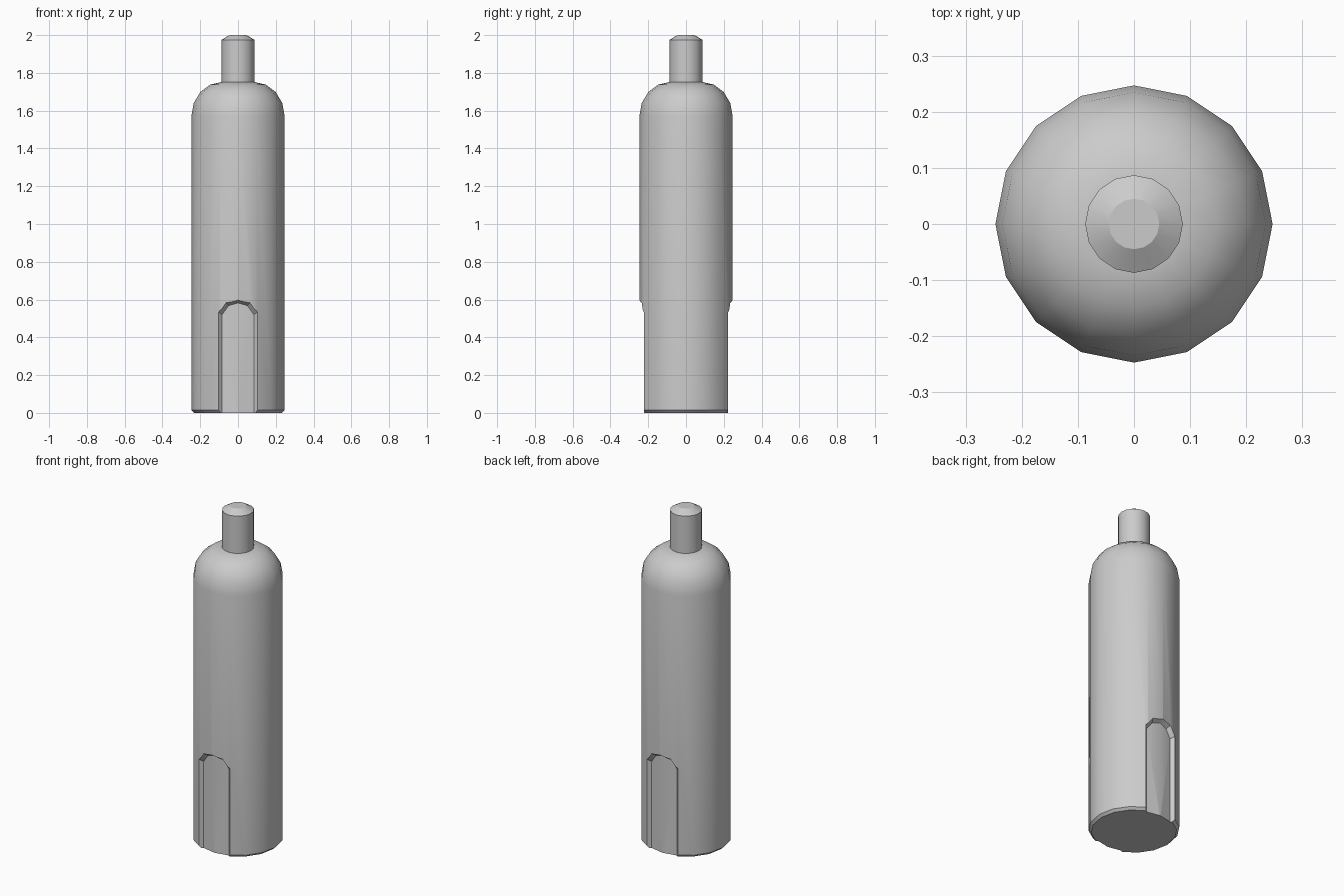
import bpy, bmesh, math

if "Cube" in bpy.data.objects:
    bpy.data.objects.remove(bpy.data.objects["Cube"])

SIDES = 16


def mesh_object(name, bm):
    bmesh.ops.recalc_face_normals(bm, faces=bm.faces)
    me = bpy.data.meshes.new(name)
    bm.to_mesh(me)
    bm.free()
    ob = bpy.data.objects.new(name, me)
    bpy.context.collection.objects.link(ob)
    return ob


def loft(name, rings):
    """Closed solid through rings of equal length."""
    bm = bmesh.new()
    vs = [[bm.verts.new(p) for p in r] for r in rings]
    n = len(vs[0])
    for a, b in zip(vs, vs[1:]):
        for i in range(n):
            j = (i + 1) % n
            bm.faces.new((a[i], a[j], b[j], b[i]))
    bm.faces.new(vs[0])
    bm.faces.new(vs[-1])
    return mesh_object(name, bm)


def lathe(name, profile):
    ang = [2 * math.pi * i / SIDES for i in range(SIDES)]
    return loft(name, [[(r * math.cos(a), r * math.sin(a), z) for a in ang]
                       for r, z in profile])


def smooth(ob, angle):
    bpy.ops.object.select_all(action='DESELECT')
    ob.select_set(True)
    bpy.context.view_layer.objects.active = ob
    bpy.ops.object.shade_smooth_by_angle(angle=math.radians(angle))


# Main body: chamfered base, straight wall, rounded shoulder
shoulder = [(0.085 + 0.162 * math.cos(t * math.pi / 8),
             1.57 + 0.182 * math.sin(t * math.pi / 8)) for t in range(5)]
body = lathe("body", [(0.233, 0), (0.247, 0.014)] + shoulder)

# Tip pin with chamfered end
tip = lathe("tip", [(0.087, 1.74), (0.087, 1.975), (0.045, 2.0)])

# Arched slots on front and back: sloped walls, floor following the body curve
half = [(0.105, -0.05), (0.105, 0.535), (0.062, 0.583), (0, 0.597)]
arch = half + [(-x, z) for x, z in reversed(half[:-1])]
for side, name in ((-1, "front_slot_cutter"), (1, "back_slot_cutter")):
    floor, outer = [], []
    for x, z in arch:
        fx, fz = x * 0.8, (z if z < 0 else z - 0.015)
        fy = 0.222 - 0.017 * abs(fx) / 0.084
        sy = 0.247 - 0.02 * abs(x) / 0.095   # body surface depth
        k = (0.30 - fy) / (sy - fy)
        floor.append((fx, side * fy, fz))
        outer.append((fx + k * (x - fx), side * 0.30, fz + k * (z - fz)))
    # centre strip of the floor needs a vertex at the bottom as well
    floor.append((0, side * 0.222, -0.05))
    outer.append((0, side * 0.30, -0.05))
    bm = bmesh.new()
    f = [bm.verts.new(p) for p in floor]
    o = [bm.verts.new(p) for p in outer]
    n = len(f)
    for i in range(n):
        j = (i + 1) % n
        bm.faces.new((f[i], f[j], o[j], o[i]))
    bm.faces.new(o)
    for quad in ((0, 1, 3, 7), (1, 2, 3), (3, 4, 5), (3, 5, 6, 7)):
        bm.faces.new([f[i] for i in quad])
    bmesh.ops.triangulate(bm, faces=bm.faces)
    cutter = mesh_object(name, bm)
    cutter.hide_render = True
    cutter.hide_set(True)
    mod = body.modifiers.new(name, 'BOOLEAN')
    mod.operation = 'DIFFERENCE'
    mod.solver = 'EXACT'
    mod.object = cutter

# Apply the cuts, then remove the cutters
dg = bpy.context.evaluated_depsgraph_get()
cut = bpy.data.meshes.new_from_object(body.evaluated_get(dg))
body.modifiers.clear()
body.data = cut
for ob in [o for o in bpy.data.objects if o.name.endswith("_cutter")]:
    bpy.data.objects.remove(ob)

smooth(body, 29)
smooth(tip, 25)
